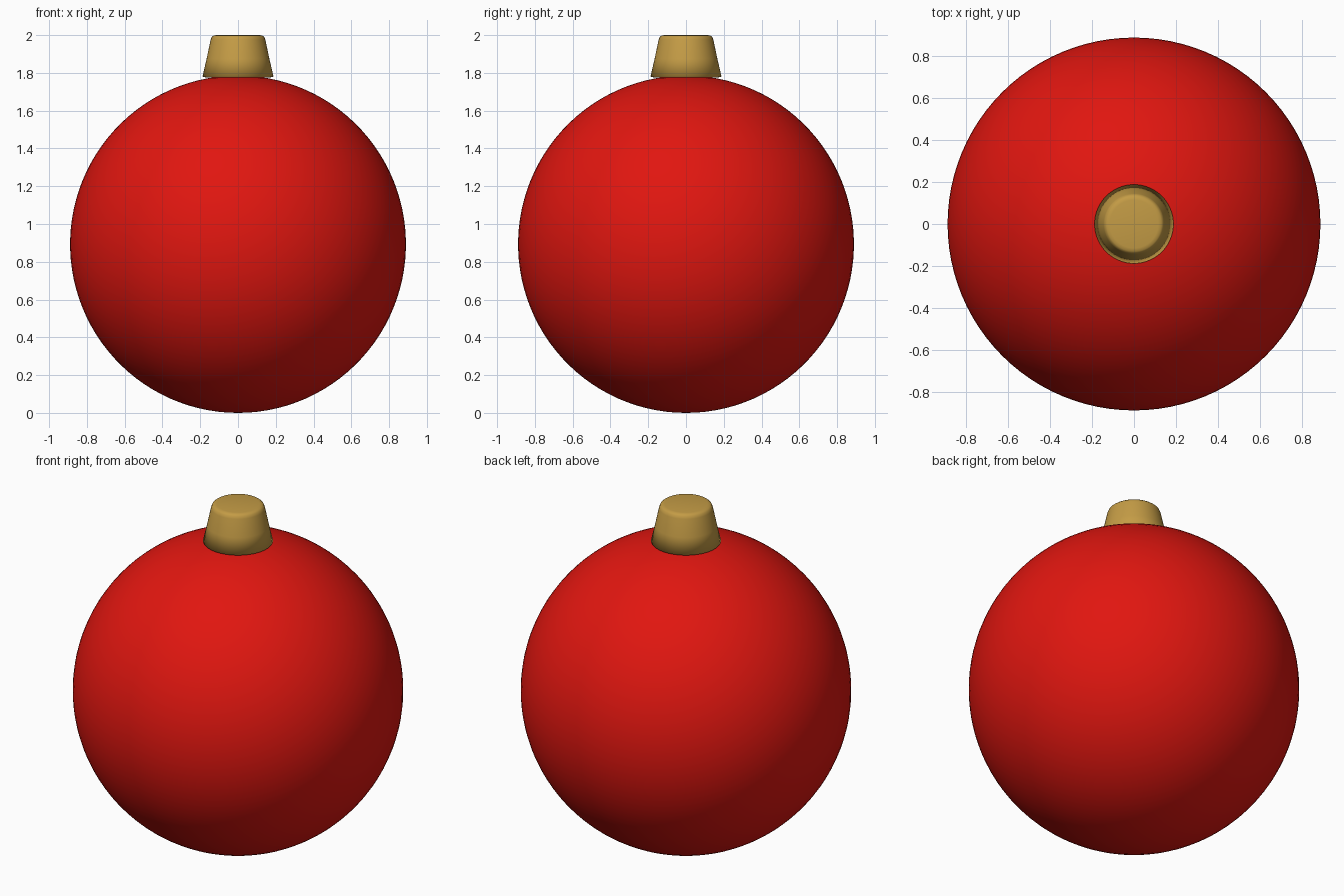
import bpy, bmesh, math

if "Cube" in bpy.data.objects:
    bpy.data.objects.remove(bpy.data.objects["Cube"])


def material(name, color):
    m = bpy.data.materials.new(name)
    m.diffuse_color = (*color, 1)
    m.use_nodes = True
    m.node_tree.nodes["Principled BSDF"].inputs["Base Color"].default_value = m.diffuse_color
    return m


def lathe(name, profile, segments, mat):
    """Spin an (r, z) profile around the z axis."""
    bm = bmesh.new()
    verts = [bm.verts.new((r, 0, z)) for r, z in profile]
    edges = [bm.edges.new(pair) for pair in zip(verts, verts[1:])]
    bmesh.ops.spin(bm, geom=verts + edges, axis=(0, 0, 1), cent=(0, 0, 0),
                   angle=math.tau, steps=segments, use_duplicate=False)
    bmesh.ops.remove_doubles(bm, verts=bm.verts, dist=0.0005)
    bmesh.ops.recalc_face_normals(bm, faces=bm.faces)
    for f in bm.faces:
        f.smooth = True
    mesh = bpy.data.meshes.new(name)
    bm.to_mesh(mesh)
    bm.free()
    mesh.materials.append(mat)
    obj = bpy.data.objects.new(name, mesh)
    bpy.context.collection.objects.link(obj)
    return obj


red = material("glossy_red", (0.75, 0.008, 0.005))
gold = material("gold", (0.55, 0.33, 0.06))

# Round glass ball
R, HALF, RINGS = 0.889, 0.893, 53
ball = [(R * math.sin(math.pi * i / RINGS),
         HALF - HALF * math.cos(math.pi * i / RINGS)) for i in range(RINGS + 1)]
lathe("ball", ball, 96, red)

# Tapered metal cap with a rounded top edge and a rim turned under
cap = [(0, 2.0), (0.115, 2.0), (0.13, 1.997), (0.139, 1.99), (0.145, 1.975),
       (0.166, 1.875), (0.188, 1.78), (0.165, 1.775), (0, 1.775)]
lathe("hanger_cap", cap, 64, gold)
